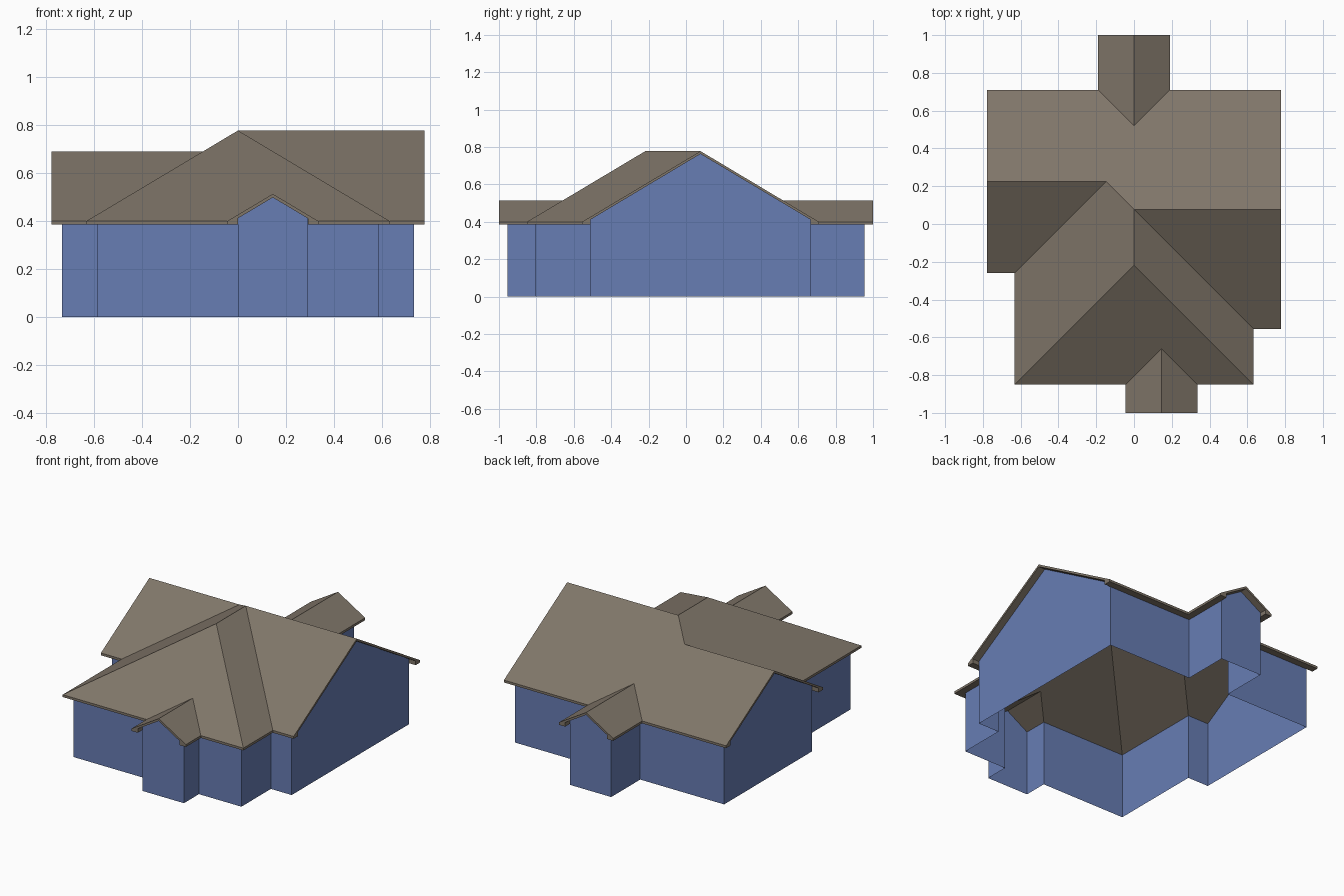
import bpy, bmesh
from mathutils import Vector

if "Cube" in bpy.data.objects:
    bpy.data.objects.remove(bpy.data.objects["Cube"])

EAVE, SLOPE, THICK, OVER = 0.40, 0.597, 0.015, 0.045


def material(name, rgb):
    m = bpy.data.materials.new(name)
    m.diffuse_color = (*rgb, 1)
    m.use_nodes = True
    m.node_tree.nodes["Principled BSDF"].inputs["Base Color"].default_value = m.diffuse_color
    return m


def finish(name, bm, mat, fix_normals=True):
    if fix_normals:
        bmesh.ops.recalc_face_normals(bm, faces=bm.faces[:])
    me = bpy.data.meshes.new(name)
    bm.to_mesh(me)
    bm.free()
    me.materials.append(mat)
    ob = bpy.data.objects.new(name, me)
    bpy.context.collection.objects.link(ob)
    return ob


def face(bm, pts):
    return bm.faces.new([bm.verts.new(p) for p in pts])


brown = material("roof_brown", (0.216, 0.181, 0.141))
blue = material("wall_blue", (0.136, 0.205, 0.456))

# Roof plan: eave corners, counter-clockwise seen from above
X, W, P = 0.778, 0.6325, 0.19
corners = {
    "a": (-X, .71), "u": (-X, -.26), "t": (-W, -.26), "r": (-W, -.85),
    "q": (-.045, -.85), "p": (-.045, -1), "n": (.335, -1), "m": (.335, -.85),
    "l": (W, -.85), "k": (W, -.555), "j": (X, -.555), "h": (X, .71),
    "g": (P, .71), "f": (P, 1), "c": (-P, 1), "b": (-P, .71),
}
gables = {"a", "p", "j", "f"}          # edges starting here end in a gable
# Ridge points: x, y, distance in from the eave
ridges = {
    "V": (-X, .225, .485), "W": (-.1475, .225, .485),
    "X": (0, .0775, W), "I": (X, .0775, W), "Y": (0, -.2175, W),
    "O": (.145, -1, P), "Z": (.145, -.66, P),
    "D": (0, 1, P), "S": (0, .52, P),
}
# Roof slopes, one word per plane
slopes = ["abSghIXWV", "VWtu", "WXYrt", "rqZmlY", "XklY", "XIjk",
          "pOZq", "OnmZ", "bcDS", "DfgS"]

# Roof slab
bm = bmesh.new()
pts = {k: Vector((x, y, EAVE)) for k, (x, y) in corners.items()}
pts.update({k: Vector((x, y, EAVE + SLOPE * d)) for k, (x, y, d) in ridges.items()})
top = {k: bm.verts.new(p) for k, p in pts.items()}
low = {top[k]: bm.verts.new(p - Vector((0, 0, THICK))) for k, p in pts.items()}
for s in slopes:
    bm.faces.new([top[c] for c in s])
rim = [e.verts[:] for e in bm.edges if len(e.link_faces) == 1]
for s in slopes:
    bm.faces.new([low[top[c]] for c in reversed(s)])
for v, w in rim:
    bm.faces.new([v, w, low[w], low[v]])
finish("roof", bm, brown)

# Outline edges with their inward normals
names = list(corners)
loop = [Vector((*corners[k], 0)) for k in names]
count = len(loop)
normals = []
for i in range(count):
    d = (loop[(i + 1) % count] - loop[i]).normalized()
    normals.append(Vector((-d.y, d.x, 0)))

# Boxed soffits under the eaves: wedge-shaped prisms
bm = bmesh.new()
inset = OVER - 0.001
base = EAVE - THICK
for i, k in enumerate(names):
    if k in gables:
        continue
    j = (i + 1) % count
    sections = []
    for idx, other, at_gable in ((i, i - 1, names[i - 1] in gables),
                                 (j, j, names[j] in gables)):
        inner = loop[idx] + normals[i] * inset
        if not at_gable:                # mitre where two eaves meet
            inner = inner + normals[other] * inset
        sections.append([bm.verts.new((loop[idx].x, loop[idx].y, base)),
                         bm.verts.new((inner.x, inner.y, base)),
                         bm.verts.new((inner.x, inner.y, base + SLOPE * inset))])
    s0, s1 = sections
    bm.faces.new(s0)
    bm.faces.new(s1[::-1])
    for n in range(3):
        m = (n + 1) % 3
        bm.faces.new([s0[n], s1[n], s1[m], s0[m]])
finish("soffits", bm, brown)

# Walls: open shell inset under the roof, rising to a point at the gables
bm = bmesh.new()
foot = [loop[i] + (normals[i] + normals[i - 1]) * OVER for i in range(count)]
up = Vector((0, 0, base + SLOPE * OVER))
for i, k in enumerate(names):
    j = (i + 1) % count
    a, b = foot[i], foot[j]
    poly = [a, b, b + up]
    if k in gables:
        half = (loop[j] - loop[i]).length / 2
        poly.append((a + b) / 2 + Vector((0, 0, base + SLOPE * half)))
    poly.append(a + up)
    face(bm, poly)
bmesh.ops.remove_doubles(bm, verts=bm.verts[:], dist=0.0005)
finish("walls", bm, blue, False)
